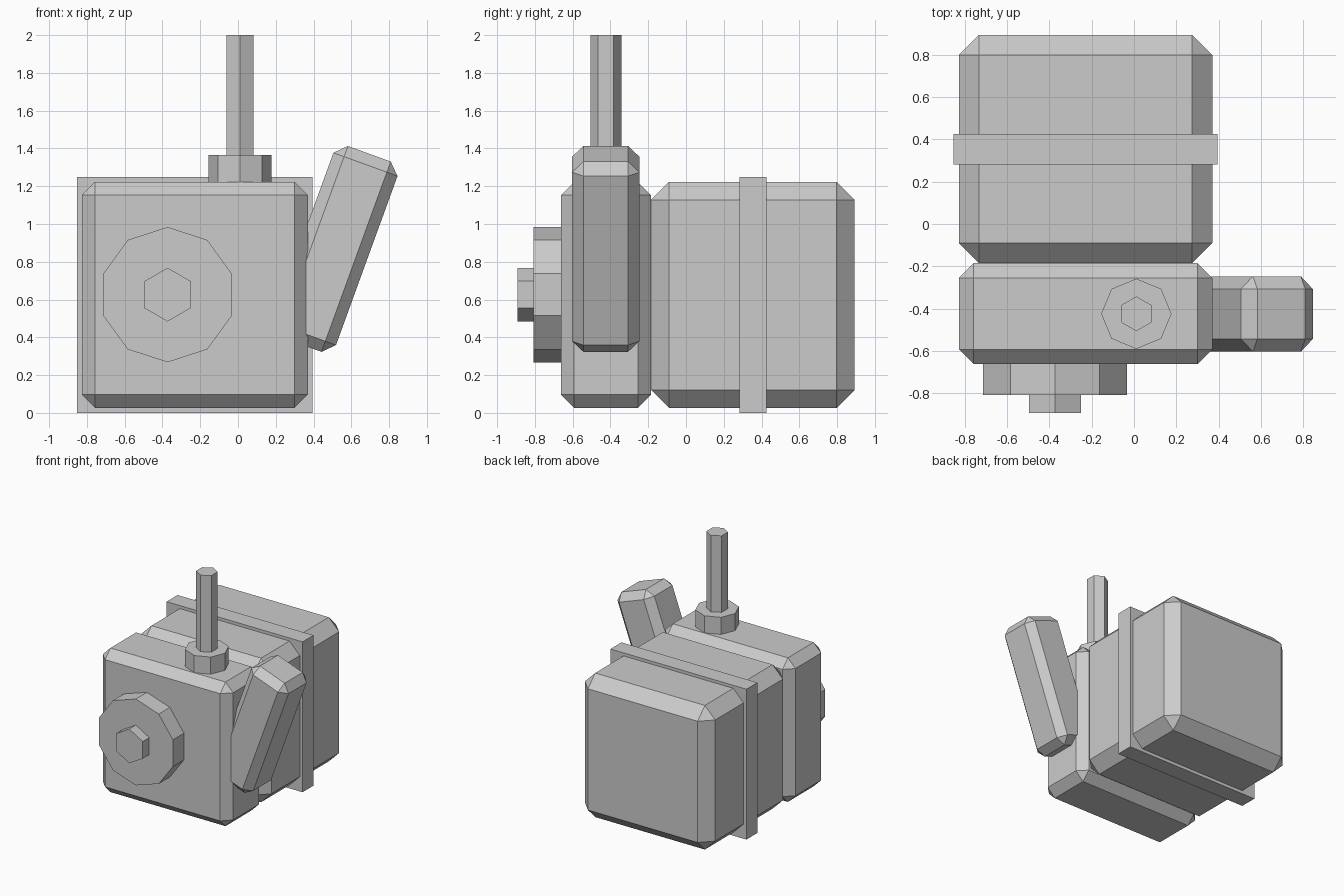
import bpy
import bmesh
from math import radians
from mathutils import Matrix, Vector

if "Cube" in bpy.data.objects:
    bpy.data.objects.remove(bpy.data.objects["Cube"], do_unlink=True)

# One plain grey for every part
GREY = (0.6, 0.6, 0.6, 1.0)
grey = bpy.data.materials.new("plain_grey")
grey.use_nodes = True
grey.diffuse_color = GREY
grey.node_tree.nodes["Principled BSDF"].inputs["Base Color"].default_value = GREY


def finish(name, bm, location, rotation=(0, 0, 0)):
    bmesh.ops.recalc_face_normals(bm, faces=bm.faces)
    mesh = bpy.data.meshes.new(name)
    bm.to_mesh(mesh)
    bm.free()
    mesh.materials.append(grey)
    obj = bpy.data.objects.new(name, mesh)
    obj.location = location
    obj.rotation_euler = rotation
    bpy.context.collection.objects.link(obj)
    return obj


def box(name, location, size, chamfer=0, tilt=0):
    bm = bmesh.new()
    bmesh.ops.create_cube(bm, size=1, matrix=Matrix.Diagonal((*size, 1)))
    if chamfer:
        bmesh.ops.bevel(bm, geom=bm.edges[:], offset=chamfer, segments=1,
                        affect='EDGES', clamp_overlap=True)
    return finish(name, bm, location, (0, radians(tilt), 0))


def box_between(name, low, high, chamfer=0):
    low, high = Vector(low), Vector(high)
    return box(name, (low + high) / 2, high - low, chamfer)


def prism(name, start, end, sides, radius):
    # Prism along z, or along y when start and end differ in depth
    start, end = Vector(start), Vector(end)
    axis = end - start
    bm = bmesh.new()
    bmesh.ops.create_cone(bm, cap_ends=True, segments=sides, radius1=radius,
                          radius2=radius, depth=axis.length)
    turn = radians(90) if abs(axis.y) > abs(axis.z) else 0
    return finish(name, bm, (start + end) / 2, (turn, 0, 0))


# Main housing and the strap around it
box_between("rear_housing", (-0.827, -0.185, 0.027), (0.37, 0.893, 1.223), 0.095)
box_between("front_housing", (-0.827, -0.662, 0.027), (0.37, -0.185, 1.223), 0.07)
box_between("strap", (-0.853, 0.282, 0), (0.395, 0.426, 1.248))

# Dial and knob on the front
prism("dial", (-0.373, -0.807, 0.626), (-0.373, -0.64, 0.626), 10, 0.358)
prism("dial_knob", (-0.373, -0.893, 0.626), (-0.373, -0.8, 0.626), 6, 0.142)

# Collar and rod on top
prism("rod_collar", (0.011, -0.424, 1.2), (0.011, -0.424, 1.365), 8, 0.166)
prism("rod", (0.011, -0.424, 1.3), (0.011, -0.424, 2), 6, 0.082)

# Tilted side lever
box("side_lever", (0.512, -0.425, 0.868), (0.361, 0.356, 1.072), 0.06, 20)
